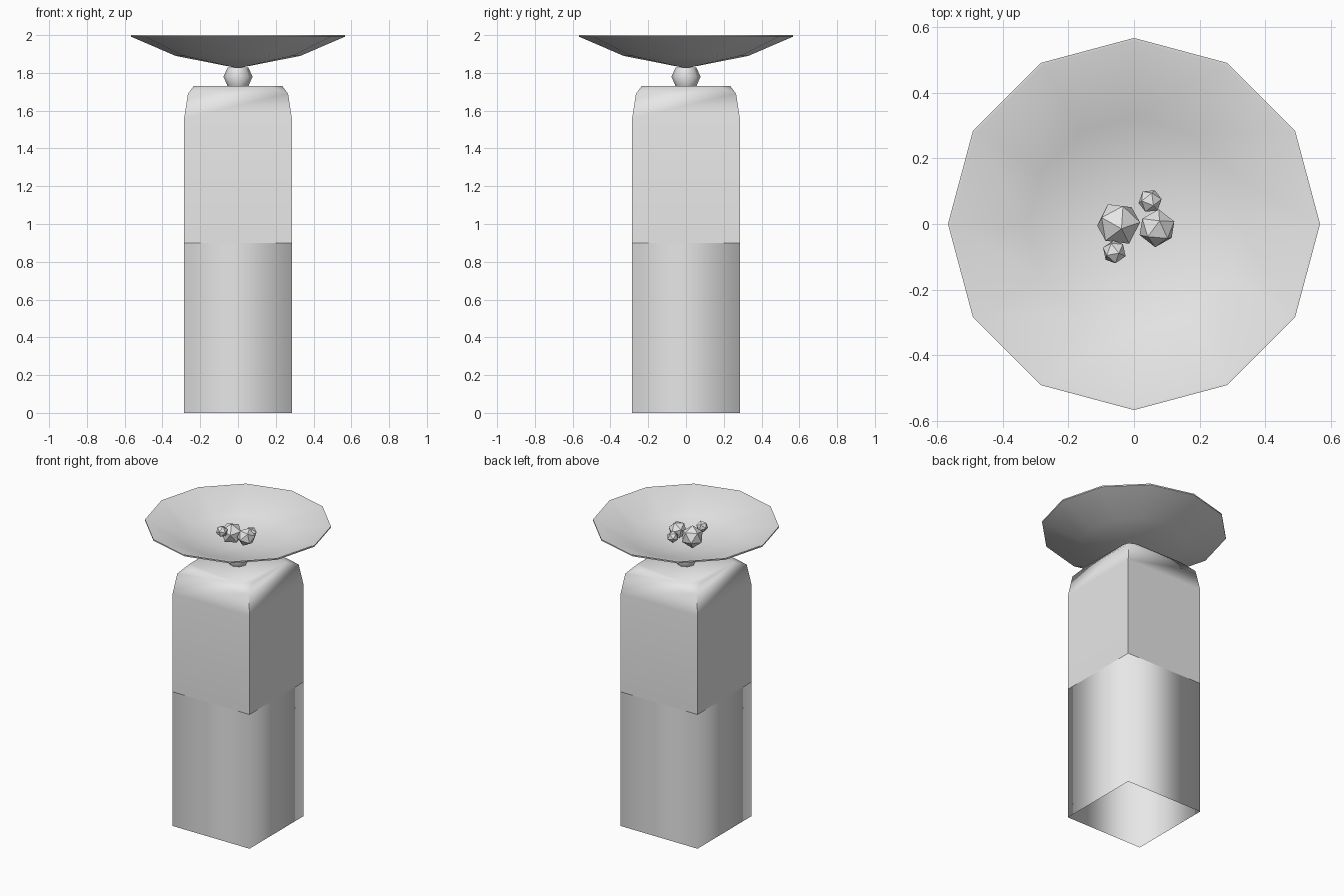
import bpy, bmesh, math
from mathutils import Matrix, Vector

if "Cube" in bpy.data.objects:
    bpy.data.objects.remove(bpy.data.objects["Cube"])

stone = bpy.data.materials.new("grey stone")
stone.diffuse_color = (0.8, 0.8, 0.8, 1)
stone.use_nodes = True
stone.node_tree.nodes["Principled BSDF"].inputs["Base Color"].default_value = stone.diffuse_color


def finish(name, bm, smooth_angle=None):
    """Turn a bmesh into a named, shaded object."""
    me = bpy.data.meshes.new(name)
    bm.to_mesh(me)
    bm.free()
    me.materials.append(stone)
    ob = bpy.data.objects.new(name, me)
    bpy.context.collection.objects.link(ob)
    if smooth_angle is not None:
        bpy.ops.object.select_all(action='DESELECT')
        bpy.context.view_layer.objects.active = ob
        ob.select_set(True)
        bpy.ops.object.shade_smooth_by_angle(angle=math.radians(smooth_angle))
    return ob


def bridge(bm, low, high):
    """Join two equal vertex rings with quads."""
    n = len(low)
    for i in range(n):
        j = (i + 1) % n
        bm.faces.new((low[i], low[j], high[j], high[i]))


def square(bm, h, z):
    return [bm.verts.new((x * h, y * h, z))
            for x, y in ((-1, -1), (1, -1), (1, 1), (-1, 1))]


def lathe(name, profile, sides, angle):
    """Spin (radius, z) points around z; a zero radius makes a pole."""
    bm = bmesh.new()
    rings = []
    for r, z in profile:
        if r == 0:
            rings.append([bm.verts.new((0, 0, z))])
        else:
            rings.append([bm.verts.new((r * math.cos(2 * math.pi * i / sides),
                                        r * math.sin(2 * math.pi * i / sides), z))
                          for i in range(sides)])
    for a, b in zip(rings, rings[1:]):
        if len(a) == 1 or len(b) == 1:
            tip, ring = (a[0], b) if len(a) == 1 else (b[0], a)
            for i in range(sides):
                bm.faces.new((tip, ring[i], ring[(i + 1) % sides]))
        else:
            bridge(bm, a, b)
    bmesh.ops.recalc_face_normals(bm, faces=bm.faces[:])
    return finish(name, bm, angle)


# Lower column: open square sleeve with softly shaded corners
bm = bmesh.new()
bridge(bm, square(bm, 0.285, 0), square(bm, 0.285, 0.9))
finish("lower_column", bm, 100)

# Upper column: tapered shoulders, chamfered top with clipped corners
bm = bmesh.new()
base, shoulder, rim = (square(bm, h, z) for h, z in
                       ((0.285, 0.9), (0.285, 1.56), (0.265, 1.69)))
bridge(bm, base, shoulder)
bridge(bm, shoulder, rim)
top = []
for k in range(4):
    turn = Matrix.Rotation(k * math.pi / 2, 3, 'Z')
    top.append([bm.verts.new(turn @ Vector((x, -0.235, 1.73)))
                for x in (-0.175, 0.175)])
for k in range(4):
    n = (k + 1) % 4
    bm.faces.new((rim[k], rim[n], top[k][1], top[k][0]))
    bm.faces.new((rim[n], top[n][0], top[k][1]))
bm.faces.new([v for pair in top for v in pair])
finish("upper_column", bm, 50)

# Neck bead between column and bowl
lathe("neck", [(0, 1.73), (0.055, 1.73), (0.077, 1.78), (0.055, 1.828), (0, 1.828)], 8, 50)

# Shallow twelve-sided bowl with a thin wall
lathe("bowl", [(0, 1.825), (0.33, 1.89), (0.567, 1.992), (0.567, 2.0),
               (0.558, 2.0), (0.325, 1.90), (0, 1.835)], 12, 35)

# Faceted stones lying in the bowl
for i, (x, y, z, r, spin) in enumerate(((-0.047, 0, 1.92, 0.070, 0.3),
                                        (0.070, -0.013, 1.93, 0.058, 1.1),
                                        (0.049, 0.070, 1.92, 0.037, 0.6),
                                        (-0.060, -0.085, 1.96, 0.037, 2.0))):
    bm = bmesh.new()
    bmesh.ops.create_icosphere(
        bm, subdivisions=1, radius=r,
        matrix=Matrix.Translation((x, y, z)) @ Matrix.Rotation(spin, 4, (1, 0.5, 0.8)))
    finish(f"stone_{i + 1}", bm)
